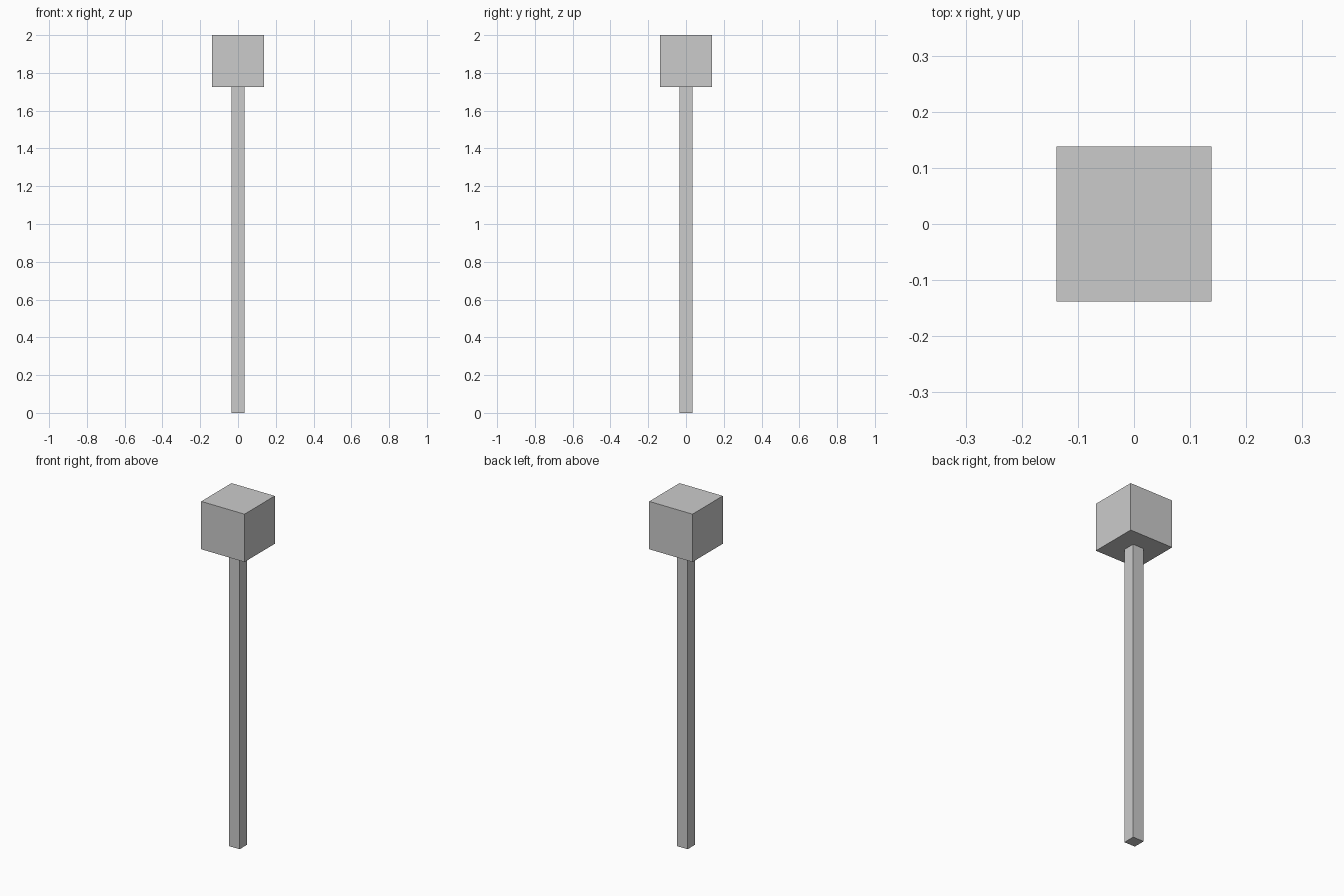
import bpy

if "Cube" in bpy.data.objects:
    bpy.data.objects.remove(bpy.data.objects["Cube"])

HEAD = 0.276    # edge length of the cube head
POLE = 0.069    # width of the square pole
HEIGHT = 2.0


def box(name, width, z0, z1):
    bpy.ops.mesh.primitive_cube_add(size=1, location=(0, 0, (z0 + z1) / 2))
    ob = bpy.context.object
    ob.name = name
    ob.scale = (width, width, z1 - z0)
    bpy.ops.object.transform_apply(location=False, rotation=False, scale=True)
    return ob


# Square pole standing on the ground
box("pole", POLE, 0, HEIGHT - HEAD)
# Cube head resting on the pole
box("head", HEAD, HEIGHT - HEAD, HEIGHT)
